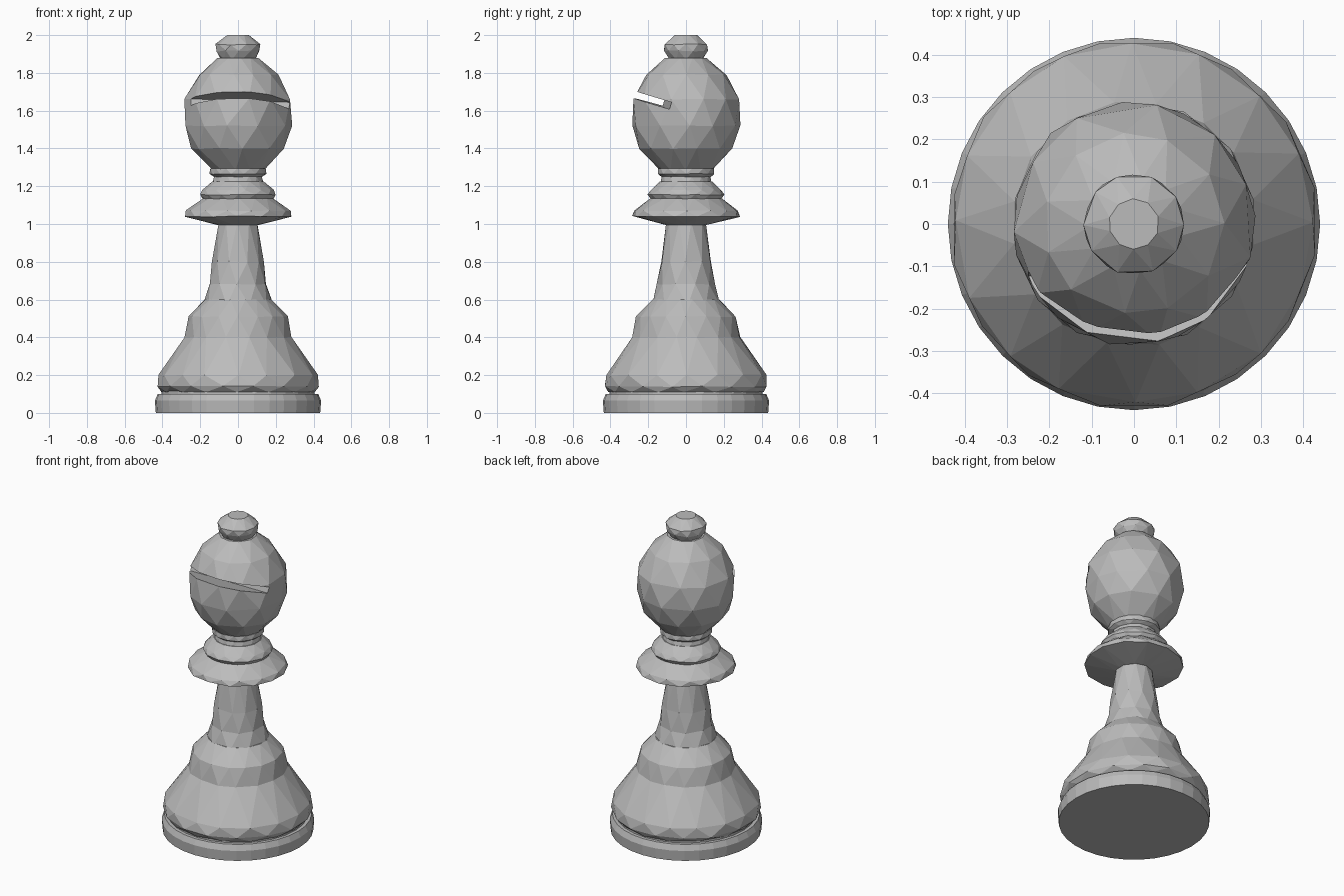
import bpy, bmesh, random
from math import sin, cos, pi, radians

random.seed(4)
cube = bpy.data.objects.get("Cube")
if cube:
    bpy.data.objects.remove(cube, do_unlink=True)

grey = bpy.data.materials.new("stone grey")
grey.use_nodes = True
GREY = (0.5, 0.5, 0.5, 1)
grey.diffuse_color = GREY
grey.node_tree.nodes["Principled BSDF"].inputs["Base Color"].default_value = GREY


def lathe(name, profile, sides, jitter=0.0, stagger=True):
    """Closed solid of rings (radius, z); staggered rings give rough-hewn facets."""
    bm = bmesh.new()
    rings = []
    for i, (r, z) in enumerate(profile):
        inner = 0 < i < len(profile) - 1
        shift = 0.5 * (i % 2) if stagger else 0
        ring = []
        for k in range(sides):
            a = 2 * pi * (k + shift + random.uniform(-jitter, jitter) * 6) / sides
            q = r * (1 + random.uniform(-jitter, jitter * 0.4))
            h = z + (random.uniform(-jitter, jitter) * 0.2 if inner else 0)
            ring.append(bm.verts.new((q * cos(a), q * sin(a), h)))
        rings.append(ring)
    for i, (lo, hi) in enumerate(zip(rings, rings[1:])):
        for k in range(sides):
            n = (k + 1) % sides
            if not stagger:
                bm.faces.new((lo[k], lo[n], hi[n], hi[k]))
            elif i % 2 == 0:
                bm.faces.new((lo[k], lo[n], hi[k]))
                bm.faces.new((lo[n], hi[n], hi[k]))
            else:
                bm.faces.new((lo[k], lo[n], hi[n]))
                bm.faces.new((lo[k], hi[n], hi[k]))
    bm.faces.new(rings[0][::-1])
    bm.faces.new(rings[-1])
    bmesh.ops.recalc_face_normals(bm, faces=bm.faces)
    mesh = bpy.data.meshes.new(name)
    bm.to_mesh(mesh)
    bm.free()
    mesh.materials.append(grey)
    obj = bpy.data.objects.new(name, mesh)
    bpy.context.collection.objects.link(obj)
    return obj


# Round foot with a narrow groove above it
lathe("foot", [(0.435, 0), (0.44, 0.065), (0.425, 0.1)], 32, stagger=False)
lathe("foot_groove", [(0.405, 0.09), (0.405, 0.125)], 28, stagger=False)

# Bell-shaped body running up into the slim shaft
lathe("bell", [(0.41, 0.11), (0.435, 0.14), (0.427, 0.20), (0.29, 0.40),
               (0.265, 0.51), (0.18, 0.60)], 16, 0.015)
lathe("shaft", [(0.19, 0.57), (0.155, 0.68), (0.138, 0.80), (0.105, 1.01)], 10, 0.015)

# Collars under the head
lathe("wide_collar", [(0.11, 0.995), (0.29, 1.04), (0.28, 1.07), (0.19, 1.135)], 14, 0.015)
lathe("small_collar", [(0.18, 1.12), (0.205, 1.155), (0.19, 1.18), (0.14, 1.225)], 14, 0.01)
lathe("neck", [(0.14, 1.2), (0.13, 1.25), (0.152, 1.265), (0.15, 1.295)], 14, 0.01)

# Head with a slanted slit across the front
head = lathe("head", [(0.14, 1.285), (0.25, 1.40), (0.29, 1.52), (0.285, 1.66),
                      (0.215, 1.79), (0.11, 1.88)], 11, 0.02)
bpy.ops.mesh.primitive_cube_add(size=1, location=(0, -0.255, 1.68),
                                rotation=(radians(-16), radians(2), radians(4)))
cutter = bpy.context.object
cutter.name = "slit_cutter"
cutter.scale = (0.8, 0.32, 0.038)
cutter.hide_render = True
cutter.hide_viewport = True
cutter.display_type = "WIRE"
slit = head.modifiers.new("slit", "BOOLEAN")
slit.operation = "DIFFERENCE"
slit.solver = "EXACT"
slit.object = cutter

# Knob on top
lathe("knob", [(0.09, 1.87), (0.118, 1.915), (0.12, 1.95), (0.06, 2.0)], 10, 0.02)
